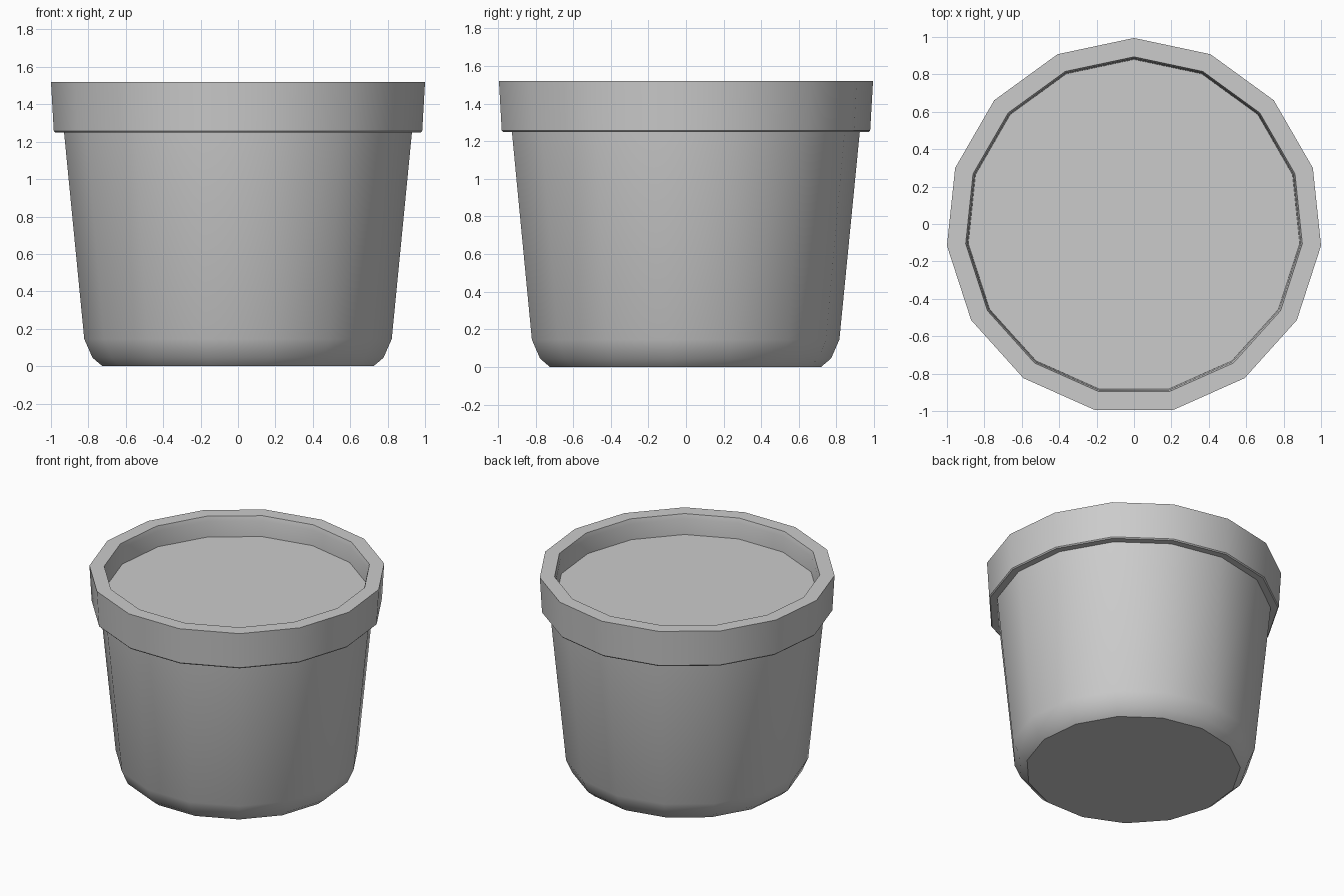
import bpy, bmesh, math

if "Cube" in bpy.data.objects:
    bpy.data.objects.remove(bpy.data.objects["Cube"])

SIDES = 15
CENTRE_Y = -0.011              # odd-sided outline, centred by its bounds
K = 1 / math.cos(math.radians(6))   # profile half-width -> corner radius


def lathe(name, profile, cap_first=False, cap_last=False):
    """Revolve (half-width, z) points into a faceted solid of SIDES sides."""
    bm = bmesh.new()
    rings = []
    for w, z in profile:
        ring = []
        for i in range(SIDES):
            a = math.pi / 2 + 2 * math.pi * i / SIDES
            ring.append(bm.verts.new((w * K * math.cos(a),
                                      w * K * math.sin(a) + CENTRE_Y, z)))
        rings.append(ring)
    for lo, hi in zip(rings, rings[1:]):
        for i in range(SIDES):
            j = (i + 1) % SIDES
            bm.faces.new((lo[i], lo[j], hi[j], hi[i]))
    if cap_first:
        bm.faces.new(rings[0][::-1])
    if cap_last:
        bm.faces.new(rings[-1])
    mesh = bpy.data.meshes.new(name)
    bm.to_mesh(mesh)
    bm.free()
    ob = bpy.data.objects.new(name, mesh)
    bpy.context.collection.objects.link(ob)
    bpy.ops.object.select_all(action='DESELECT')
    ob.select_set(True)
    bpy.context.view_layer.objects.active = ob
    bpy.ops.object.shade_smooth_by_angle(angle=math.radians(30))
    return ob


# Pot: rounded foot, tapered wall, overhanging rim, inner lip and wall
lathe("pot", [
    (0.725, 0.0), (0.778, 0.045), (0.822, 0.145), (0.930, 1.25),
    (0.978, 1.25), (0.985, 1.258), (1.0, 1.52),
    (0.900, 1.52), (0.891, 1.485), (0.886, 1.36),
], cap_first=True)

# Soil: flat surface below the rim
lathe("soil", [(0.884, 1.35), (0.886, 1.37)], cap_last=True)
